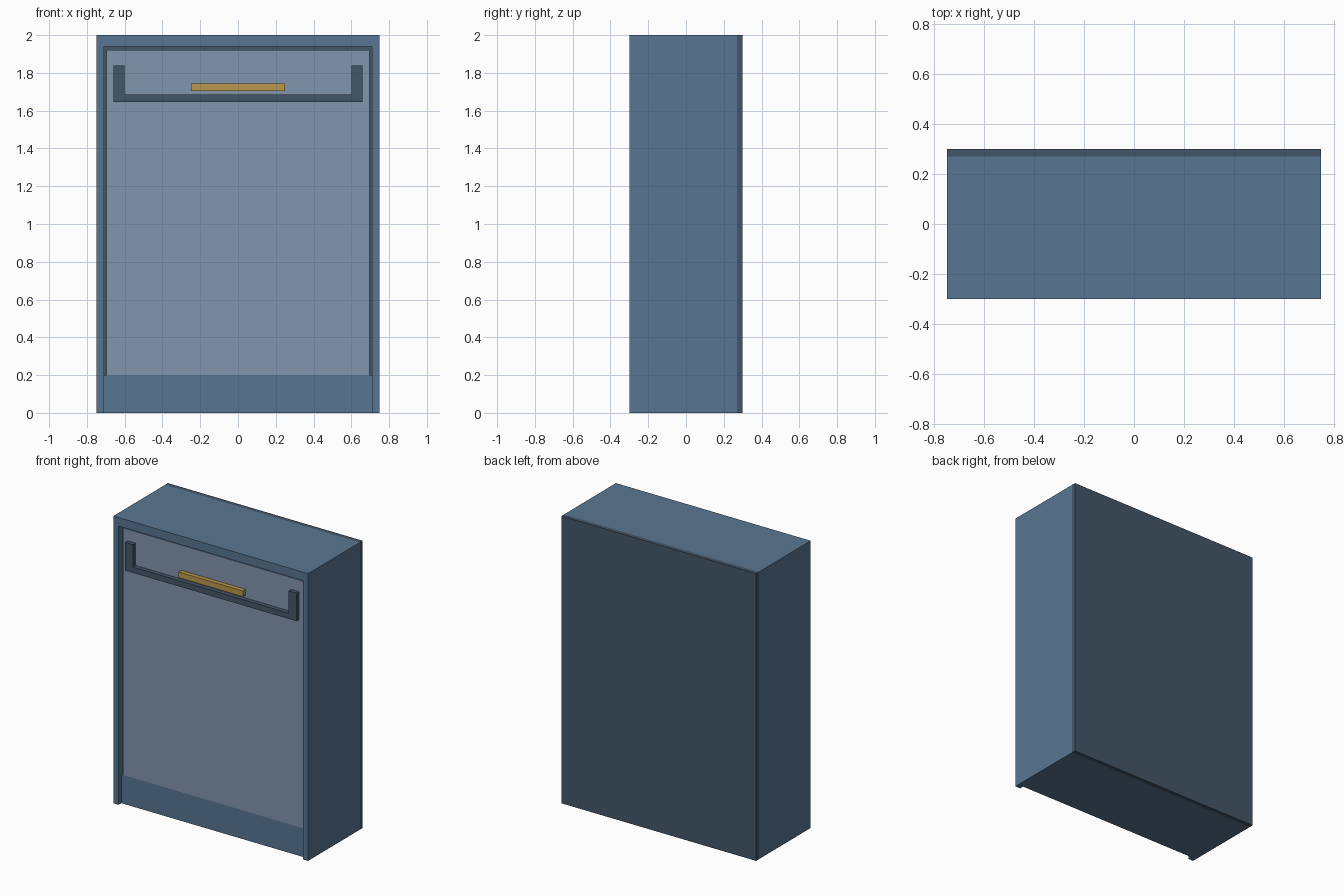
import bpy, bmesh

if "Cube" in bpy.data.objects:
    bpy.data.objects.remove(bpy.data.objects["Cube"])


def material(name, rgb):
    # sRGB 0-255 to linear
    lin = [((c / 255 + 0.055) / 1.055) ** 2.4 for c in rgb]
    m = bpy.data.materials.new(name)
    m.diffuse_color = (*lin, 1)
    m.use_nodes = True
    m.node_tree.nodes["Principled BSDF"].inputs["Base Color"].default_value = m.diffuse_color
    return m


BLUE = material("cabinet blue", (88, 118, 146))
PALE = material("door pale blue", (130, 150, 174))
DARK = material("dark slate", (68, 86, 104))
GOLD = material("brass", (186, 151, 76))


def prism(name, outline, y0, y1, mat):
    """Extrude an x-z outline from y0 (front) to y1 (back)."""
    bm = bmesh.new()
    face = bm.faces.new([bm.verts.new((x, y0, z)) for x, z in outline])
    ext = bmesh.ops.extrude_face_region(bm, geom=[face])
    verts = [g for g in ext["geom"] if isinstance(g, bmesh.types.BMVert)]
    bmesh.ops.translate(bm, verts=verts, vec=(0, y1 - y0, 0))
    bmesh.ops.recalc_face_normals(bm, faces=bm.faces)
    mesh = bpy.data.meshes.new(name)
    bm.to_mesh(mesh)
    bm.free()
    mesh.materials.append(mat)
    obj = bpy.data.objects.new(name, mesh)
    bpy.context.collection.objects.link(obj)
    return obj


def board(name, x0, x1, y0, y1, z0, z1, mat):
    return prism(name, [(x0, z0), (x1, z0), (x1, z1), (x0, z1)], y0, y1, mat)


W, IN = 0.75, 0.71              # outer and inner half widths
FRONT, FACE, BACK = -0.30, -0.27, 0.27

# Carcass: sides and top as one arch, closed by base and back
prism("carcass", [(-W, 0), (-IN, 0), (-IN, 1.94), (IN, 1.94),
                  (IN, 0), (W, 0), (W, 2), (-W, 2)], FRONT, BACK, BLUE)
board("back_panel", -W, W, BACK, 0.30, 0, 2, DARK)
board("bottom_board", -IN, IN, FACE + 0.03, BACK, 0, 0.04, BLUE)
board("plinth", -IN, IN, FACE, FACE + 0.03, 0, 0.20, BLUE)

# Door with a narrow gap at the sides and top
board("door", -0.697, 0.697, FACE, FACE + 0.03, 0.20, 1.92, PALE)

# U-shaped trim and handle standing proud of the door
prism("drawer_trim", [(-0.66, 1.645), (0.66, 1.645), (0.66, 1.84), (0.60, 1.84),
                      (0.60, 1.685), (-0.60, 1.685), (-0.60, 1.84), (-0.66, 1.84)],
      FRONT, FACE, DARK)
board("handle", -0.248, 0.248, FRONT, FACE, 1.705, 1.745, GOLD)
